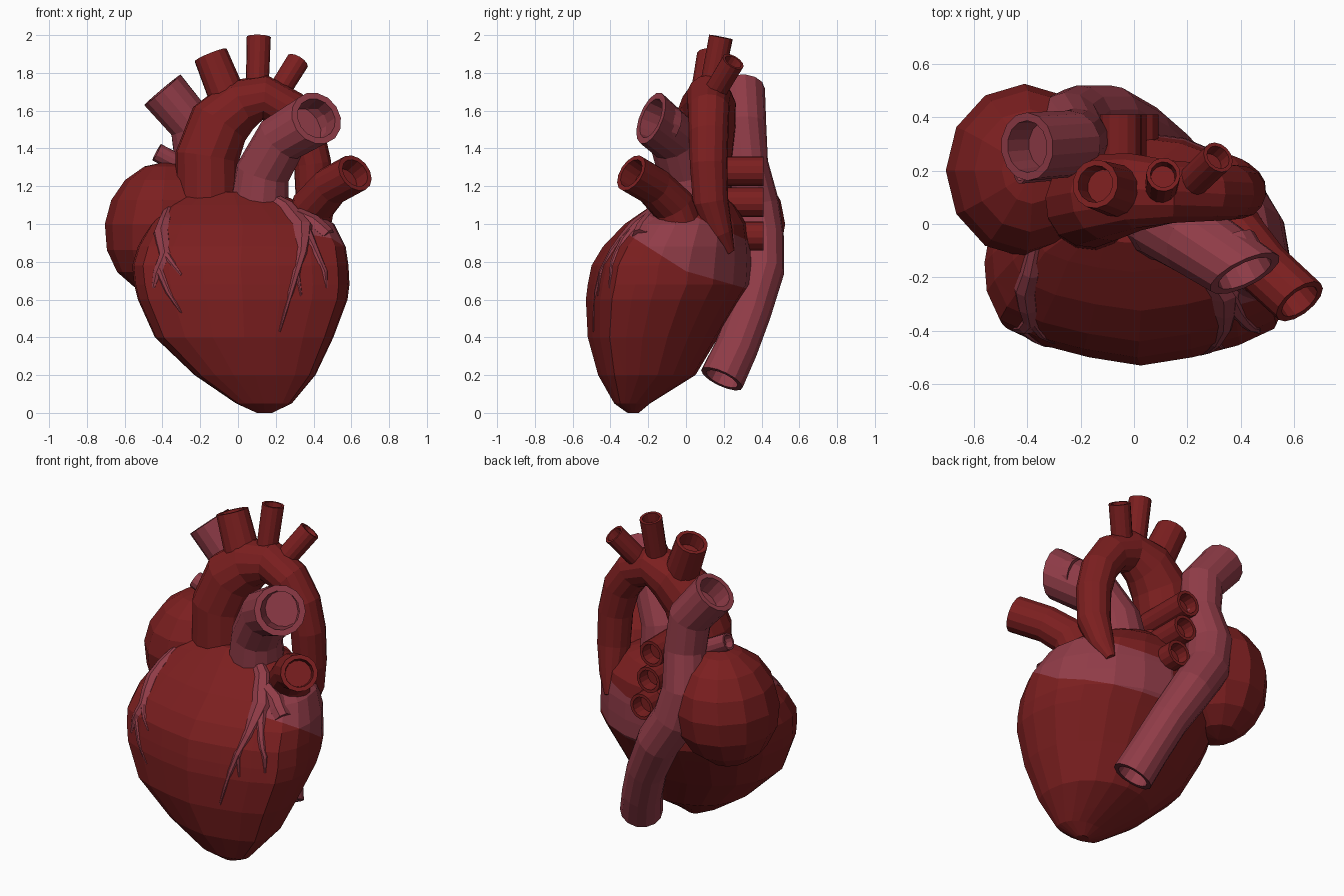
import bpy, bmesh, math
from mathutils import Vector
from mathutils.bvhtree import BVHTree

if "Cube" in bpy.data.objects:
    bpy.data.objects.remove(bpy.data.objects["Cube"])


def material(name, rgb):
    m = bpy.data.materials.new(name)
    m.diffuse_color = (*rgb, 1)
    m.use_nodes = True
    m.node_tree.nodes["Principled BSDF"].inputs["Base Color"].default_value = m.diffuse_color
    return m


RED = material("muscle red", (0.20, 0.0135, 0.014))
PINK = material("vein pink", (0.28, 0.045, 0.064))


def finish(bm, name, *mats):
    bmesh.ops.recalc_face_normals(bm, faces=bm.faces[:])
    me = bpy.data.meshes.new(name)
    bm.to_mesh(me)
    bm.free()
    for m in mats:
        me.materials.append(m)
    ob = bpy.data.objects.new(name, me)
    bpy.context.collection.objects.link(ob)
    return ob


def bridge(bm, a, b):
    n = len(a)
    for i in range(n):
        bm.faces.new((a[i], a[(i + 1) % n], b[(i + 1) % n], b[i]))


def tube(name, path, mat, sides=10, open_start=False, open_end=True, end_dir=None):
    """Tube along (x, y, z, radius) points; open ends get a rim and a hollow."""
    pts = [Vector(p[:3]) for p in path]
    rad = [p[3] for p in path]
    last = len(pts) - 1
    tans = []
    for i in range(last + 1):
        t = Vector()
        if i > 0:
            t += (pts[i] - pts[i - 1]).normalized()
        if i < last:
            t += (pts[i + 1] - pts[i]).normalized()
        tans.append(t.normalized())
    if end_dir:
        tans[-1] = Vector(end_dir).normalized()
    bm = bmesh.new()
    u = tans[0].orthogonal().normalized()
    frames = []
    for t in tans:
        u = (u - t * u.dot(t)).normalized()
        frames.append((u, t.cross(u)))

    def ring(i, scale=1.0, shift=0.0):
        a, b = frames[i]
        return [bm.verts.new(pts[i] + tans[i] * shift + rad[i] * scale *
                             (a * math.cos(k * math.tau / sides) + b * math.sin(k * math.tau / sides)))
                for k in range(sides)]

    rings = [ring(i) for i in range(last + 1)]
    for a, b in zip(rings, rings[1:]):
        bridge(bm, a, b)
    for i, hollow, sign in ((0, open_start, 1), (last, open_end, -1)):
        edge = rings[i]
        if hollow:
            rim = ring(i, 0.76)
            deep = ring(i, 0.7, sign * rad[i] * 0.9)
            bridge(bm, edge, rim)
            bridge(bm, rim, deep)
            edge = deep
        bm.faces.new(edge)
    return finish(bm, name, mat)


# Ventricles: stacked sections (z, x min, x max, y min, y max)
SECTIONS = [
    (0.0, 0.10, 0.18, -0.31, -0.25), (0.05, -0.01, 0.285, -0.38, -0.19),
    (0.2, -0.23, 0.41, -0.465, 0.05), (0.4, -0.44, 0.505, -0.52, 0.17),
    (0.6, -0.53, 0.58, -0.53, 0.29), (0.68, -0.55, 0.59, -0.52, 0.34),
    (0.78, -0.56, 0.585, -0.5, 0.345), (0.88, -0.53, 0.57, -0.44, 0.34),
    (1.0, -0.46, 0.51, -0.325, 0.32), (1.1, -0.37, 0.36, -0.18, 0.26),
    (1.17, -0.25, 0.2, -0.07, 0.18)]
# Front quarter outline, from the side to the blunt front ridge
FRONT = [(1, 0), (0.985, 0.3), (0.9, 0.6), (0.66, 0.78), (0.35, 0.91), (0, 1)]
BACK = [(math.cos(a * math.pi / 10), math.sin(a * math.pi / 10) ** 0.95) for a in range(6)]
outline = [(c, s) for c, s in BACK] + [(-c, s) for c, s in BACK[-2::-1]]
outline += [(-c, -s) for c, s in FRONT[1:]] + [(c, -s) for c, s in FRONT[-2:0:-1]]
bm = bmesh.new()
rings = []
for z, x0, x1, y0, y1 in SECTIONS:
    yc = y0 + 0.42 * (y1 - y0)
    rings.append([bm.verts.new(((x0 + x1) / 2 + c * (x1 - x0) / 2,
                                yc + s * (yc - y0 if s < 0 else y1 - yc), z)) for c, s in outline])
for a, b in zip(rings, rings[1:]):
    bridge(bm, a, b)
bm.faces.new(rings[0])
bm.faces.new(rings[-1])
# Cut the outline of the pink collar at the upper back right, then colour it
planes = [((0, 0, 0.75), (0, 0.636, 1)), ((0, 0, 0.75), (0, 0.286, 1)), ((0.08, 0, 0), (1, 1, 0)),
          ((0, 0, 0), (1, 0, 0)), ((0, 0, 1.06), (0, -0.45, -1))]
for co, no in planes:
    bmesh.ops.bisect_plane(bm, geom=bm.verts[:] + bm.edges[:] + bm.faces[:],
                           plane_co=co, plane_no=no)
for f in bm.faces:
    c = f.calc_center_median()
    if all((c - Vector(co)).dot(Vector(no)) > 0 for co, no in planes):
        f.material_index = 1
surface = BVHTree.FromBMesh(bm)
finish(bm, "ventricles", RED, PINK)

# Right atrium bulge
bm = bmesh.new()
bmesh.ops.create_uvsphere(bm, u_segments=12, v_segments=8, radius=1)
for v in bm.verts:
    p = v.co
    v.co = (-0.41 + p.x * 0.295 + 0.03 * p.z, 0.2 + p.y * 0.325,
            1.0 + p.z * (0.33 if p.z > 0 else 0.36))
finish(bm, "right_atrium", RED)

# Aorta arch with its descending, tapering end
tube("aorta", [(-0.16, 0.07, 1.08, 0.17), (-0.165, 0.08, 1.35, 0.17), (-0.10, 0.10, 1.53, 0.165),
               (0.01, 0.12, 1.63, 0.145), (0.14, 0.12, 1.67, 0.12), (0.27, 0.12, 1.605, 0.11),
               (0.355, 0.12, 1.48, 0.105), (0.395, 0.12, 1.32, 0.10), (0.40, 0.13, 1.12, 0.095),
               (0.38, 0.18, 0.95, 0.07), (0.36, 0.23, 0.85, 0.03)], RED, 14, open_end=False)
for name, path in {
        "arch_branch_left": [(-0.05, 0.12, 1.66, 0.1), (-0.145, 0.15, 1.895, 0.092)],
        "arch_branch_middle": [(0.10, 0.12, 1.66, 0.06), (0.11, 0.185, 1.99, 0.064)],
        "arch_branch_right": [(0.19, 0.13, 1.66, 0.06), (0.315, 0.25, 1.86, 0.062)]}.items():
    tube(name, path, RED, 14)

# Great vein down the back, open at both ends
tube("great_vein", [(-0.40, 0.29, 1.71, 0.128), (-0.24, 0.30, 1.52, 0.125), (-0.215, 0.315, 1.32, 0.12),
                    (-0.25, 0.36, 1.10, 0.135), (-0.20, 0.39, 0.92, 0.13), (-0.09, 0.395, 0.75, 0.125),
                    (0.03, 0.335, 0.53, 0.115), (0.11, 0.265, 0.34, 0.115), (0.17, 0.19, 0.18, 0.12)],
     PINK, 14, open_start=True)
tube("small_vein", [(-0.22, 0.22, 1.27, 0.05), (-0.43, 0.2, 1.38, 0.05)], PINK, 12)

# Lung veins pointing backwards
for i, (x, z) in enumerate([(-0.05, 1.28), (-0.03, 1.115), (0.015, 0.937)]):
    tube(f"lung_vein_{i + 1}", [(x, 0.08, z, 0.078), (x, 0.41, z, 0.078)], RED, 14)

# Lung artery trunk and atrial appendage
tube("lung_artery", [(0.11, 0.02, 1.08, 0.16), (0.13, 0.0, 1.27, 0.145), (0.23, -0.06, 1.45, 0.14),
                     (0.415, -0.185, 1.56, 0.145)], PINK, 14, end_dir=(0.42, -0.84, 0.34))
tube("left_appendage", [(0.37, -0.03, 0.98, 0.12), (0.40, -0.07, 1.10, 0.115), (0.49, -0.17, 1.20, 0.105),
                        (0.62, -0.29, 1.27, 0.105)], RED, 14, end_dir=(0.55, -0.7, 0.45))

# Coronary branches draped over the front (x, z, half width)
CORONARIES = [
    [(-0.37, 1.09, 0.03), (-0.41, 0.96, 0.05), (-0.39, 0.84, 0.04), (-0.43, 0.74, 0.03), (-0.45, 0.66, 0.01)],
    [(-0.42, 0.76, 0.028), (-0.37, 0.64, 0.02), (-0.30, 0.53, 0.006)],
    [(-0.39, 0.85, 0.03), (-0.30, 0.73, 0.008)],
    [(0.15, 1.165, 0.035), (0.26, 1.1, 0.055), (0.35, 0.99, 0.065), (0.34, 0.85, 0.035),
     (0.28, 0.64, 0.02), (0.22, 0.43, 0.006)],
    [(0.35, 0.99, 0.045), (0.42, 0.84, 0.026), (0.46, 0.75, 0.02), (0.47, 0.66, 0.006)],
    [(0.31, 0.76, 0.02), (0.335, 0.62, 0.006)],
    [(0.31, 1.06, 0.055), (0.40, 1.02, 0.06), (0.48, 0.95, 0.05)]]
for i, line in enumerate(CORONARIES):
    path = []
    for (xa, za, ra), (xb, zb, rb) in zip(line, line[1:]):
        for t in (0, 0.5):
            path.append((xa + (xb - xa) * t, za + (zb - za) * t, ra + (rb - ra) * t))
    path.append(line[-1])
    draped = []
    for x, z, r in path:
        hit, normal, _, _ = surface.ray_cast(Vector((x, -2, z)), Vector((0, 1, 0)))
        if hit:
            if normal.y > 0:
                normal = -normal
            p = hit - normal * r * 0.55
            draped.append((*p, r))
    tube(f"coronary_branch_{i + 1}", draped, PINK, 8, open_end=False)
